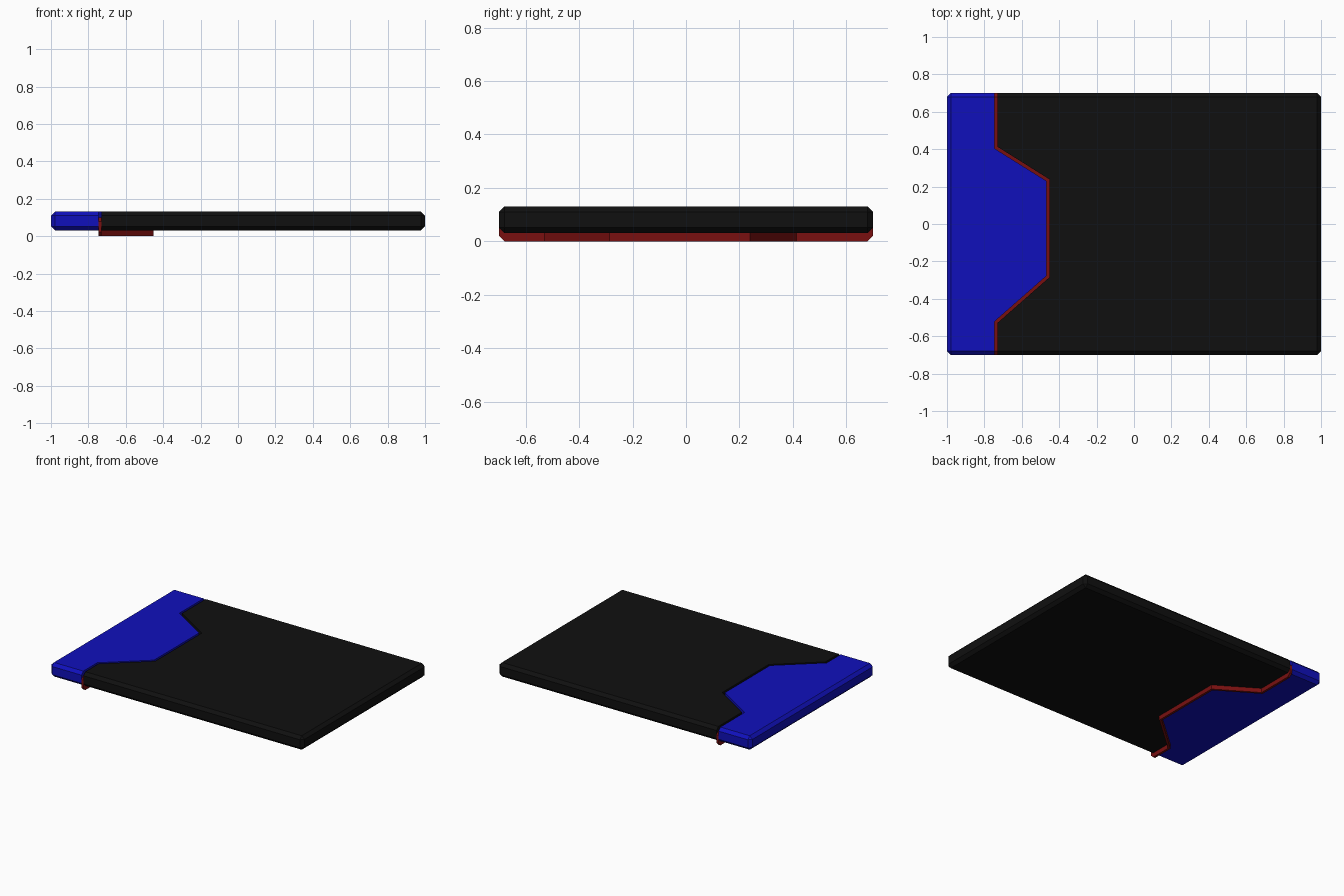
import bpy
import bmesh
from mathutils import Vector

if "Cube" in bpy.data.objects:
    bpy.data.objects.remove(bpy.data.objects["Cube"])

# Seam centre line seen from above, running from back to front
SEAM = [Vector(p) for p in ((-0.739, 0.9), (-0.739, 0.409), (-0.461, 0.235),
                            (-0.461, -0.282), (-0.739, -0.526), (-0.739, -0.9))]
GAP = 0.008       # half the width of the seam
CHAMFER = 0.021


def offset_line(points, d):
    """Shift a polyline sideways (towards +x) with mitred corners."""
    normals = []
    for a, b in zip(points, points[1:]):
        t = (b - a).normalized()
        normals.append(Vector((-t.y, t.x)))
    result = []
    for i, p in enumerate(points):
        n1, n2 = normals[max(i - 1, 0)], normals[min(i, len(normals) - 1)]
        result.append(p + (n1 + n2) * d / (1 + n1.dot(n2)))
    return result


def new_object(name, bm):
    bmesh.ops.recalc_face_normals(bm, faces=bm.faces[:])
    mesh = bpy.data.meshes.new(name)
    bm.to_mesh(mesh)
    bm.free()
    ob = bpy.data.objects.new(name, mesh)
    bpy.context.collection.objects.link(ob)
    return ob


def part(name, outline, z0, color):
    """A piece of the chamfered slab, trimmed to an outline in plan."""
    bm = bmesh.new()
    bmesh.ops.create_cube(bm, size=1)
    for v in bm.verts:
        v.co = (v.co.x * 2, v.co.y * 1.4, z0 + (v.co.z + 0.5) * 0.1)
    bmesh.ops.bevel(bm, geom=bm.edges[:], offset=CHAMFER, segments=1,
                    affect='EDGES', profile=0.5)
    ob = new_object(name, bm)

    # Plan-shaped trimming prism
    bm = bmesh.new()
    face = bm.faces.new([bm.verts.new((p[0], p[1], -0.5)) for p in outline])
    ext = bmesh.ops.extrude_face_region(bm, geom=[face])
    for v in ext["geom"]:
        if isinstance(v, bmesh.types.BMVert):
            v.co.z = 0.5
    cutter = new_object(name + "_cutter", bm)
    cutter.hide_render = True

    mod = ob.modifiers.new("trim", 'BOOLEAN')
    mod.operation = 'INTERSECT'
    mod.solver = 'EXACT'
    mod.object = cutter
    bpy.context.view_layer.objects.active = ob
    bpy.ops.object.modifier_apply(modifier=mod.name)
    bpy.data.objects.remove(cutter)

    mat = bpy.data.materials.new(name + "_color")
    mat.diffuse_color = (*color, 1)
    mat.use_nodes = True
    mat.node_tree.nodes["Principled BSDF"].inputs["Base Color"].default_value = mat.diffuse_color
    ob.data.materials.clear()
    ob.data.materials.append(mat)
    return ob


left_line = offset_line(SEAM, -GAP)
right_line = offset_line(SEAM, GAP)

# Blue end cover
part("end_cover", left_line + [(-1.2, -0.9), (-1.2, 0.9)], 0.031,
     (0.005, 0.005, 0.5))
# Black main body
part("main_body", right_line + [(1.2, -0.9), (1.2, 0.9)], 0.031,
     (0.005, 0.005, 0.005))
# Red strip in the seam, set lower than the slab
part("seam_strip", left_line + right_line[::-1], 0.0, (0.19, 0.005, 0.005))
